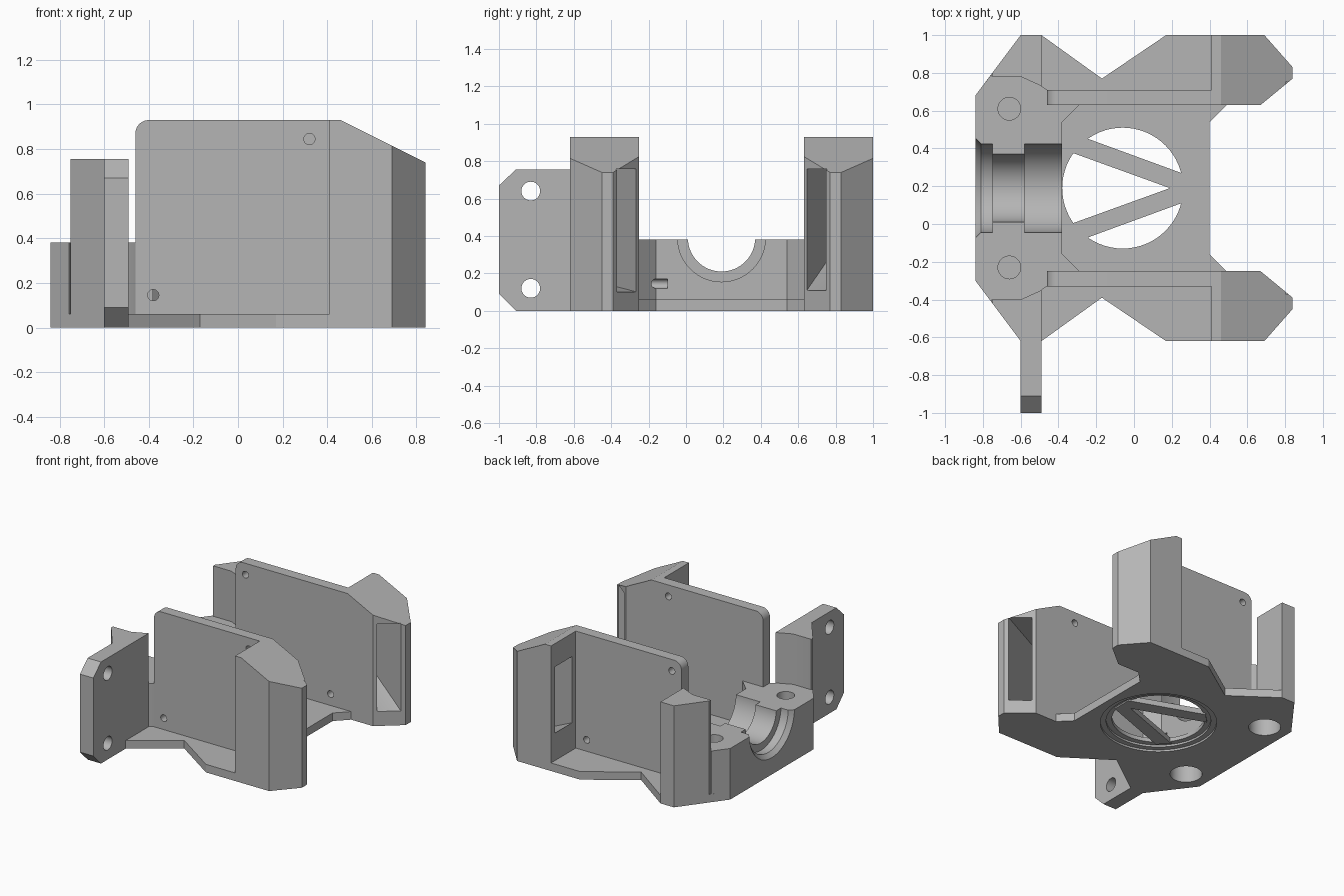
import bpy, bmesh, math
from mathutils import Vector, Matrix

if "Cube" in bpy.data.objects:
    bpy.data.objects.remove(bpy.data.objects["Cube"])

MID = 0.19                      # symmetry plane of the bracket in y
PLATE = 0.06                    # base plate thickness

grey = bpy.data.materials.new("plain_grey")
grey.use_nodes = True
COLOUR = (0.46, 0.46, 0.46, 1)
grey.diffuse_color = COLOUR
grey.node_tree.nodes["Principled BSDF"].inputs["Base Color"].default_value = COLOUR


def make(name, bm):
    bmesh.ops.recalc_face_normals(bm, faces=bm.faces)
    mesh = bpy.data.meshes.new(name)
    bm.to_mesh(mesh)
    bm.free()
    mesh.materials.append(grey)
    ob = bpy.data.objects.new(name, mesh)
    bpy.context.collection.objects.link(ob)
    return ob


def prism(points, low, high, axis="z"):
    """Extrude a 2D outline along an axis."""
    place = {"z": lambda a, b: (a, b, low),
             "y": lambda a, b: (a, low, b),
             "x": lambda a, b: (low, a, b)}[axis]
    step = {"x": (1, 0, 0), "y": (0, 1, 0), "z": (0, 0, 1)}[axis]
    bm = bmesh.new()
    face = bm.faces.new([bm.verts.new(place(*p)) for p in points])
    out = bmesh.ops.extrude_face_region(bm, geom=[face])
    verts = [v for v in out["geom"] if isinstance(v, bmesh.types.BMVert)]
    bmesh.ops.translate(bm, verts=verts, vec=Vector(step) * (high - low))
    return bm


def rod(start, end, r1, r2=None):
    """Cylinder or cone cutter between two points."""
    a, b = Vector(start), Vector(end)
    bm = bmesh.new()
    bmesh.ops.create_cone(bm, cap_ends=True, segments=64, radius1=r1,
                          radius2=r1 if r2 is None else r2, depth=(b - a).length)
    turn = Vector((0, 0, 1)).rotation_difference(b - a).to_matrix().to_4x4()
    bmesh.ops.transform(bm, matrix=Matrix.Translation((a + b) / 2) @ turn, verts=bm.verts)
    ob = make("cutter", bm)
    ob.hide_render = True
    return ob


def cut(ob, cutters):
    for c in cutters:
        mod = ob.modifiers.new("cut", "BOOLEAN")
        mod.operation, mod.solver, mod.object = "DIFFERENCE", "EXACT", c
    bpy.context.view_layer.update()
    graph = bpy.context.evaluated_depsgraph_get()
    mesh = bpy.data.meshes.new_from_object(ob.evaluated_get(graph))
    ob.modifiers.clear()
    ob.data = mesh


def flip(y):
    return 2 * MID - y


def both(half):
    return half + [(x, flip(y)) for x, y in reversed(half)]


def sided(points, side):
    return points if side > 0 else [(x, flip(y)) for x, y in points]


# cutters: rotor opening, foot recesses, bearing seat, screw holes
opening = [rod((-0.06, MID, -0.1), (-0.06, MID, top), r)
           for top, r in ((0.2, 0.32), (0.015, 0.40), (0.03, 0.36))]
feet, bolts = [], []
for y in (0.61, flip(0.61)):
    feet.append(rod((-0.66, y, -0.1), (-0.66, y, 0.17), 0.11))
    bolts.append(rod((-0.66, y, 0.2), (-0.66, y, 0.5), 0.06))
seat = [rod((x1, MID, 0.39), (x2, MID, 0.39), r1, r2) for x1, x2, r1, r2 in (
    (-0.86, -0.81, 0.285, 0.235), (-0.9, -0.75, 0.235, None),
    (-0.8, -0.5, 0.18, None), (-0.58, -0.3, 0.235, None))]
screws = {}
for side in (1, -1):
    spots = [(-0.38, 0.145), (0.32, 0.845)] if side < 0 else [(-0.38, 0.845), (0.32, 0.145)]
    screws[side] = [rod((x, MID + side * 0.29, z), (x, MID + side * 0.6, z), 0.025)
                    for x, z in spots]

# base plate
outline = [(-0.84, 0.68), (-0.6, 1), (-0.49, 1), (-0.17, 0.77), (0.17, 1), (0.69, 1),
           (0.84, 0.83), (0.84, 0.77), (0.67, 0.63), (0.49, 0.63), (0.40, 0.54)]
base = make("base_plate", prism(both(outline), 0, PLATE))
cut(base, opening + feet)

# V-shaped spokes across the opening
vee = [(-0.26, 0.457), (0.27, 0.263), (0.27, 0.117), (-0.26, -0.077),
       (-0.335, 0), (0.19, MID), (-0.335, 0.38)]
make("spokes", prism(vee, 0.02, PLATE))

# bearing block
block_half = [(-0.84, 0.68), (-0.757, 0.79), (-0.75, 0.78), (-0.6, 0.78), (-0.49, 0.73),
              (-0.46, 0.71), (-0.46, 0.63), (-0.29, 0.63), (-0.38, 0.54)]
block = make("bearing_block", prism(both(block_half), PLATE, 0.38))
cut(block, feet + bolts + seat + [screws[-1][0]])

# mirrored towers, side walls and end posts
tower = [(-0.75, 0.78), (-0.6, 0.78), (-0.49, 0.73), (-0.49, 1), (-0.6, 1), (-0.75, 0.8)]
post_plan = [(0.41, 0.63), (0.67, 0.63), (0.84, 0.77), (0.84, 0.83), (0.69, 1), (0.41, 1)]
R = 0.06
arc = [(-0.46 + R - R * math.cos(t * math.pi / 16), 0.93 - R + R * math.sin(t * math.pi / 16))
       for t in range(9)]
wall = [(0.41, 0.93), (0.41, PLATE), (-0.46, PLATE)] + arc
for side, label in ((1, "back"), (-1, "front")):
    make(label + "_tower", prism(sided(tower, side), PLATE, 0.755))

    ys = sorted((MID + side * 0.44, MID + side * 0.52))
    panel = make(label + "_side_wall", prism(wall, ys[0], ys[1], "y"))
    cut(panel, screws[side])

    # post with a sloped top
    bm = prism(sided(post_plan, side), PLATE, 0.93)
    bmesh.ops.bisect_plane(bm, geom=bm.verts[:] + bm.edges[:] + bm.faces[:],
                           plane_co=(0.46, 0, 0.93), plane_no=(0.5, 0, 1), clear_outer=True)
    bmesh.ops.holes_fill(bm, edges=[e for e in bm.edges if e.is_boundary])
    post = make(label + "_post", bm)

    # tapered cable channel through the post
    floor = 0.27 if side > 0 else 0.13
    corners = [(x, y, z) for x, y, low in ((0.713, 0.64, 0.1), (0.833, 0.74, 0.1),
                                           (0.4, 0.757, floor), (0.4, 0.96, floor))
               for z in (low, 0.757)]
    bm = bmesh.new()
    for x, y, z in corners:
        bm.verts.new((x, y if side > 0 else flip(y), z))
    bmesh.ops.convex_hull(bm, input=bm.verts)
    channel = make("cutter", bm)
    cut(post, [channel])

# mounting tab with two holes
tab_side = [(-0.62, 0), (-0.62, 0.755), (-0.91, 0.755), (-1, 0.67), (-1, 0.09), (-0.91, 0)]
tab = make("mounting_tab", prism(tab_side, -0.6, -0.49, "x"))
cut(tab, [rod((-0.7, -0.83, z), (-0.4, -0.83, z), 0.05) for z in (0.12, 0.64)])

# remove cutters, smooth the round surfaces
for ob in list(bpy.context.collection.objects):
    if ob.name.startswith("cutter"):
        bpy.data.objects.remove(ob)
    elif ob.type == "MESH" and grey.name in ob.data.materials:
        ob.data.shade_smooth()
        ob.data.set_sharp_from_angle(angle=math.radians(25))
